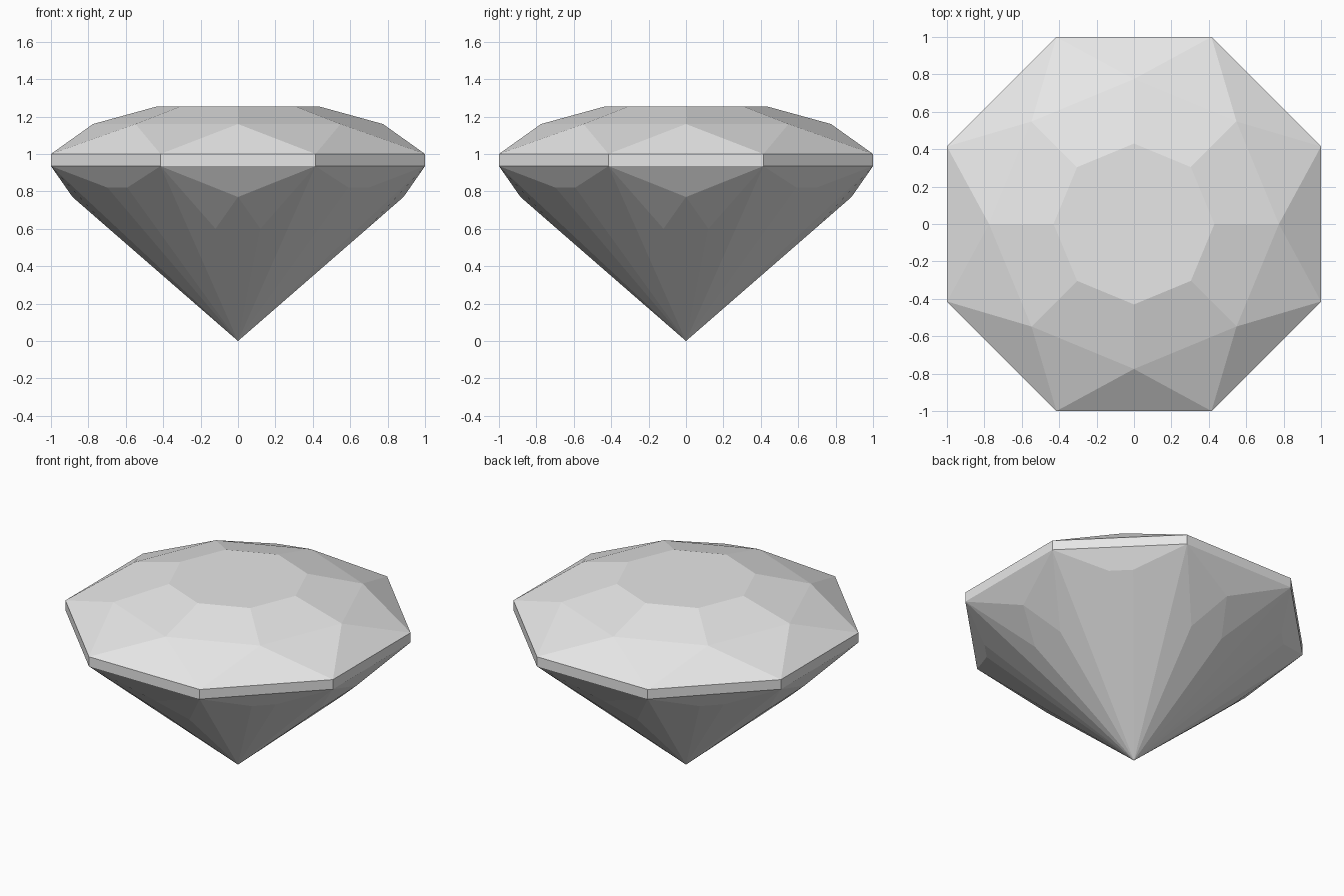
import bpy, bmesh
from math import radians, cos, sin
from mathutils import Vector

cube = bpy.data.objects.get("Cube")
if cube:
    bpy.data.objects.remove(cube, do_unlink=True)

GIRDLE_R = 1 / cos(radians(22.5))
GIRDLE_LOW, GIRDLE_TOP = 0.935, 1.0
CULET = Vector((0, 0, 0))
CENTRE = Vector((0, 0, 0.8))

grey = bpy.data.materials.new("pale grey")
grey.use_nodes = True
colour = (0.8, 0.8, 0.8, 1)
grey.diffuse_color = colour
grey.node_tree.nodes["Principled BSDF"].inputs["Base Color"].default_value = colour


def polar(radius, angle, z, side=0.0):
    """Point at a compass angle, shifted sideways along the tangent."""
    a = radians(angle)
    return Vector((radius * cos(a) - side * sin(a), radius * sin(a) + side * cos(a), z))


def build(name, facets):
    """Weld a list of flat facets into one object, all facing outward."""
    bm = bmesh.new()
    for facet in facets:
        bm.faces.new([bm.verts.new(p) for p in facet])
    bmesh.ops.remove_doubles(bm, verts=bm.verts, dist=0.0005)
    bm.normal_update()
    for face in bm.faces:
        if face.normal.dot(face.calc_center_median() - CENTRE) < 0:
            face.normal_flip()
    mesh = bpy.data.meshes.new(name)
    bm.to_mesh(mesh)
    bm.free()
    mesh.materials.append(grey)
    obj = bpy.data.objects.new(name, mesh)
    bpy.context.collection.objects.link(obj)


# Crown: star, bezel and table facets
def star(angle):
    return polar(0.775, angle, 1.16)


def rim(angle):
    return polar(0.43, angle, 1.255)


crown = [[rim(45 * i) for i in range(8)]]
girdle = []
for i in range(8):
    a = 45 * i
    left, right = (polar(GIRDLE_R, a + s, GIRDLE_TOP) for s in (-22.5, 22.5))
    crown.append([left, right, star(a)])
    crown.append([right, star(a + 45), star(a)])
    crown.append([star(a), star(a + 45), rim(a + 45), rim(a)])
    # Girdle: one upright band facet per side
    drop = Vector((0, 0, GIRDLE_LOW - GIRDLE_TOP))
    girdle.append([left, right, right + drop, left + drop])

# Pavilion: kites on the four straight sides, tapered facets on the diagonals
pavilion = []
for a in range(0, 360, 90):
    corners = [polar(GIRDLE_R, a + s, GIRDLE_LOW) for s in (-22.5, 22.5)]
    tip = polar(0.885, a, 0.77)
    hips = [polar(0.69, a, 0.6, s) for s in (-0.12, 0.12)]
    pavilion.append([*corners, tip])
    pavilion.append([tip, hips[1], CULET, hips[0]])
    for corner, hip in zip(corners, hips):
        pavilion.append([corner, tip, hip])
        pavilion.append([corner, hip, CULET])

    d = a + 45
    corners = [polar(GIRDLE_R, d + s, GIRDLE_LOW) for s in (-22.5, 22.5)]
    ends = [polar(0.912, d, 0.82, s) for s in (-0.075, 0.075)]
    pavilion.append([*corners, ends[1], ends[0]])
    pavilion.append([*ends, CULET])
    for corner, end in zip(corners, ends):
        pavilion.append([corner, end, CULET])

build("crown", crown)
build("girdle", girdle)
build("pavilion", pavilion)
